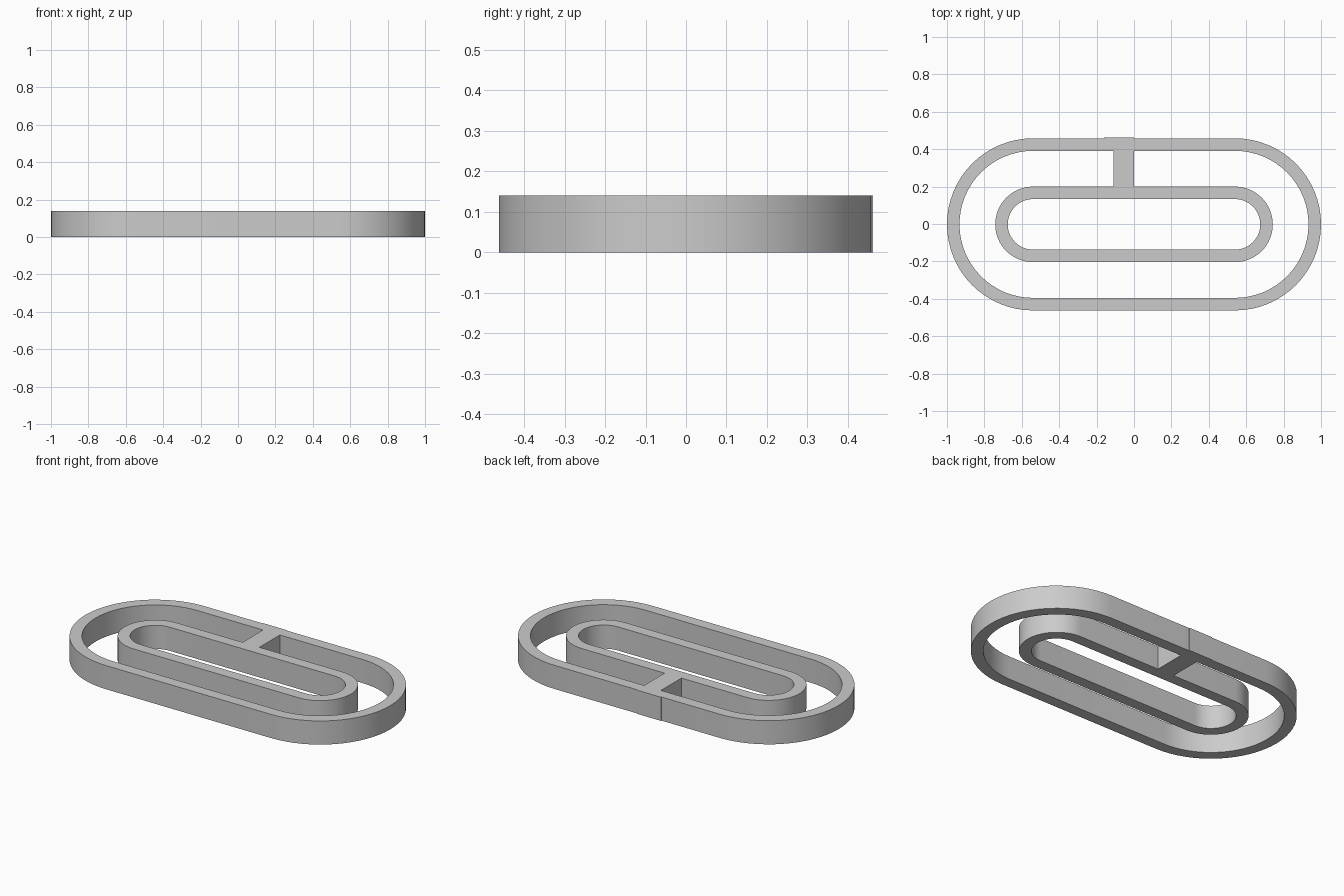
import bpy
import bmesh
import math

cube = bpy.data.objects.get("Cube")
if cube:
    bpy.data.objects.remove(cube, do_unlink=True)

HEIGHT = 0.14
STRAIGHT = 0.54      # half-length of the straight runs
CENTRE_Y = -0.002
ARC_STEPS = 32

grey = bpy.data.materials.new("plain grey")
grey.use_nodes = True
colour = (0.6, 0.6, 0.6, 1)
grey.diffuse_color = colour
grey.node_tree.nodes["Principled BSDF"].inputs["Base Color"].default_value = colour


def finish(name, bm):
    bmesh.ops.recalc_face_normals(bm, faces=bm.faces)
    mesh = bpy.data.meshes.new(name)
    bm.to_mesh(mesh)
    bm.free()
    mesh.materials.append(grey)
    obj = bpy.data.objects.new(name, mesh)
    bpy.context.collection.objects.link(obj)
    bpy.ops.object.select_all(action="DESELECT")
    obj.select_set(True)
    bpy.context.view_layer.objects.active = obj
    bpy.ops.object.shade_smooth_by_angle(angle=math.radians(30))
    return obj


def stadium(radius):
    """Outline of two half circles joined by straight runs."""
    points = []
    for side, start in ((1, -math.pi / 2), (-1, math.pi / 2)):
        for i in range(ARC_STEPS + 1):
            a = start + math.pi * i / ARC_STEPS
            points.append((side * STRAIGHT + radius * math.cos(a),
                           CENTRE_Y + radius * math.sin(a)))
    return points


def loop_band(name, outer, inner):
    """Upright band with a rectangular section swept round a stadium."""
    bm = bmesh.new()
    section = ((outer, 0), (outer, HEIGHT), (inner, HEIGHT), (inner, 0))
    rings = [[bm.verts.new((x, y, z)) for x, y in stadium(r)] for r, z in section]
    count = len(rings[0])
    for k in range(4):
        a, b = rings[k], rings[(k + 1) % 4]
        for i in range(count):
            j = (i + 1) % count
            bm.faces.new((a[i], a[j], b[j], b[i]))
    return finish(name, bm)


def block(name, x0, x1, y0, y1):
    bm = bmesh.new()
    bmesh.ops.create_cube(bm, size=1)
    for v in bm.verts:
        v.co = (x1 if v.co.x > 0 else x0,
                y1 if v.co.y > 0 else y0,
                HEIGHT if v.co.z > 0 else 0)
    return finish(name, bm)


# Two nested loops
loop_band("outer_loop", 0.46, 0.393)
loop_band("inner_loop", 0.202, 0.135)

# Bridge between the loops and the thin pad behind it
block("bridge", -0.11, 0.0, 0.19, 0.40)
block("back_pad", -0.16, 0.0, 0.45, 0.462)
